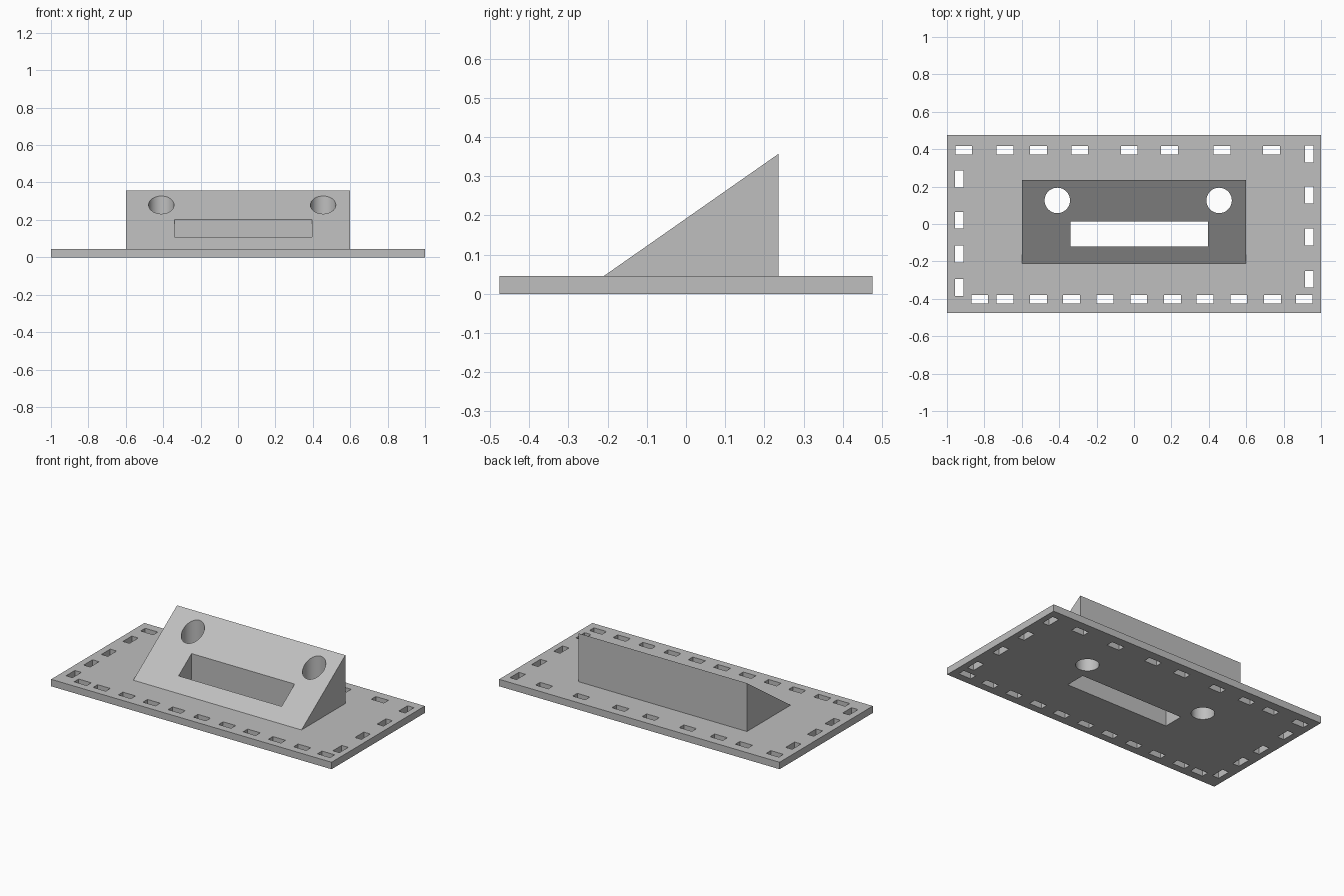
import bpy, bmesh, math
from mathutils import Matrix

cube = bpy.data.objects.get("Cube")
if cube:
    bpy.data.objects.remove(cube, do_unlink=True)

grey = bpy.data.materials.new("plain grey")
grey.use_nodes = True
colour = (0.52, 0.52, 0.52, 1)
grey.diffuse_color = colour
grey.node_tree.nodes["Principled BSDF"].inputs["Base Color"].default_value = colour

PLATE_TOP = 0.045


def add_box(bm, x0, x1, y0, y1, z0, z1):
    centre = Matrix.Translation(((x0 + x1) / 2, (y0 + y1) / 2, (z0 + z1) / 2))
    size = Matrix.Diagonal((x1 - x0, y1 - y0, z1 - z0, 1))
    bmesh.ops.create_cube(bm, size=1, matrix=centre @ size)


def finish(bm, name):
    bmesh.ops.recalc_face_normals(bm, faces=bm.faces)
    mesh = bpy.data.meshes.new(name)
    bm.to_mesh(mesh)
    bm.free()
    mesh.materials.append(grey)
    obj = bpy.data.objects.new(name, mesh)
    bpy.context.collection.objects.link(obj)
    return obj


def cut(obj, cutter):
    mod = obj.modifiers.new("holes", "BOOLEAN")
    mod.operation = "DIFFERENCE"
    mod.solver = "EXACT"
    mod.object = cutter
    bpy.ops.object.select_all(action="DESELECT")
    obj.select_set(True)
    bpy.context.view_layer.objects.active = obj
    bpy.ops.object.modifier_apply(modifier=mod.name)
    bpy.ops.object.shade_smooth_by_angle(angle=math.radians(30))


# Flat base plate
bm = bmesh.new()
add_box(bm, -1, 1, -0.475, 0.475, 0, PLATE_TOP)
plate = finish(bm, "base_plate")

# Sloped housing: triangular profile extruded across the width
bm = bmesh.new()
profile = [(-0.21, PLATE_TOP), (0.236, PLATE_TOP), (0.236, 0.357)]
face = bm.faces.new([bm.verts.new((-0.6, y, z)) for y, z in profile])
side = bmesh.ops.extrude_face_region(bm, geom=[face])["geom"]
bmesh.ops.translate(bm, vec=(1.2, 0, 0),
                    verts=[v for v in side if isinstance(v, bmesh.types.BMVert)])
wedge = finish(bm, "sloped_housing")

# Cutter for the display window and the two round holes
bm = bmesh.new()
add_box(bm, -0.34, 0.395, -0.12, 0.013, -0.2, 0.6)
for x in (-0.41, 0.455):
    bmesh.ops.create_cone(bm, cap_ends=True, segments=48, radius1=0.068, radius2=0.068,
                          depth=1, matrix=Matrix.Translation((x, 0.126, 0.2)))

# Cutter for the border slots, long side along the plate edge
LONG, SHORT = 0.045, 0.023
rows = [(0.395, (-0.91, -0.69, -0.51, -0.29, -0.025, 0.19, 0.47, 0.735)),
        (-0.403, (-0.825, -0.69, -0.51, -0.335, -0.155, 0.025, 0.205, 0.38, 0.56, 0.74, 0.91))]
columns = [(-0.934, (0.24, 0.02, -0.16, -0.34)),
           (0.938, (0.375, 0.155, -0.07, -0.295))]
for y, xs in rows:
    for x in xs:
        add_box(bm, x - LONG, x + LONG, y - SHORT, y + SHORT, -0.2, 0.2)
for x, ys in columns:
    for y in ys:
        add_box(bm, x - SHORT, x + SHORT, y - LONG, y + LONG, -0.2, 0.2)
cutter = finish(bm, "hole_cutter")
cutter.hide_render = True

for part in (plate, wedge):
    cut(part, cutter)
bpy.data.objects.remove(cutter, do_unlink=True)
